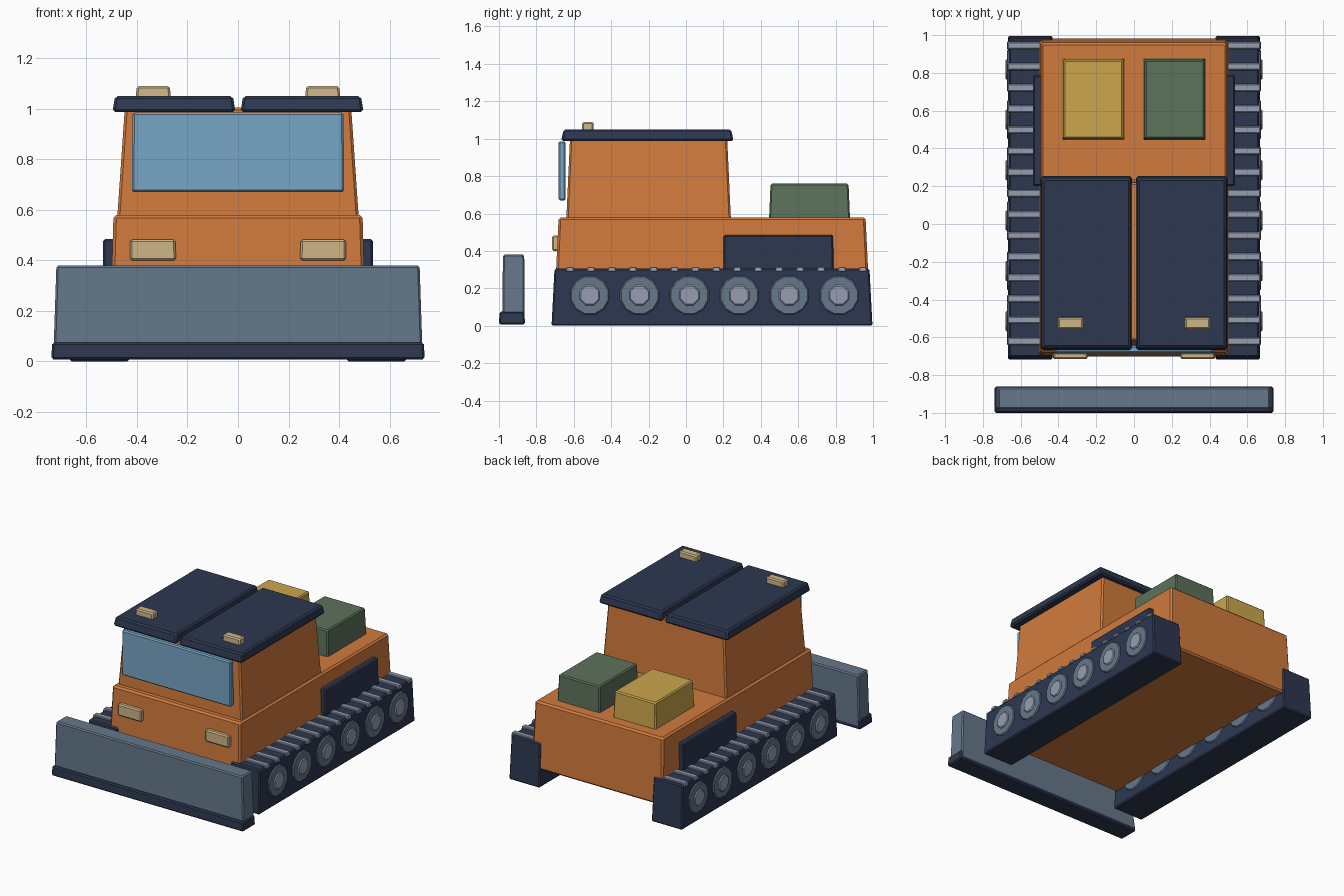
import bpy, bmesh, math
from mathutils import Matrix

if "Cube" in bpy.data.objects:
    bpy.data.objects.remove(bpy.data.objects["Cube"])


def srgb(r, g, b):
    lin = [((c / 255 + 0.055) / 1.055) ** 2.4 for c in (r, g, b)]
    return (*lin, 1.0)


MATS = {}
for name, rgb in {
    "orange paint": (209, 123, 61), "dark navy": (45, 55, 80), "slate steel": (101, 120, 138),
    "light steel": (150, 158, 177), "window blue": (120, 166, 198), "lamp tan": (206, 182, 137),
    "crate gold": (203, 166, 77), "crate green": (92, 114, 92),
}.items():
    MATS[name] = bpy.data.materials.new(name)
    MATS[name].diffuse_color = srgb(*rgb)


def finish(bm, name, mat, bevel):
    bmesh.ops.recalc_face_normals(bm, faces=bm.faces)
    mesh = bpy.data.meshes.new(name)
    bm.to_mesh(mesh)
    bm.free()
    mesh.materials.append(MATS[mat])
    ob = bpy.data.objects.new(name, mesh)
    bpy.context.collection.objects.link(ob)
    if bevel:
        mod = ob.modifiers.new("edge", "BEVEL")
        mod.width, mod.segments = bevel, 1
        mod.limit_method, mod.angle_limit = "ANGLE", math.radians(50)
    return ob


def block(name, mat, x, y, z, tx=0.0, ty=0.0, bevel=0.008):
    """Box between ranges; the top is drawn in by tx and ty on each side."""
    bm = bmesh.new()
    bmesh.ops.create_cube(bm, size=1)
    for v in bm.verts:
        sx, sy, top = v.co.x * 2, v.co.y * 2, v.co.z > 0
        v.co.x = (x[1] if sx > 0 else x[0]) - (sx * tx if top else 0)
        v.co.y = (y[1] if sy > 0 else y[0]) - (sy * ty if top else 0)
        v.co.z = z[1] if top else z[0]
    return finish(bm, name, mat, bevel)


def disc(name, mat, x, y, z, radius, sides):
    """Prism lying along the x axis."""
    bm = bmesh.new()
    bmesh.ops.create_cone(bm, cap_ends=True, segments=sides, radius1=radius, radius2=radius,
                          depth=abs(x[1] - x[0]))
    place = Matrix.Translation(((x[0] + x[1]) / 2, y, z)) @ Matrix.Rotation(math.pi / 2, 4, "Y")
    place = place @ Matrix.Rotation(math.pi / sides, 4, "Z")
    bmesh.ops.transform(bm, matrix=place, verts=bm.verts)
    return finish(bm, name, mat, 0.006)


def sided(s, a, b):
    return tuple(sorted((s * a, s * b)))


# Body and cab
block("hull", "orange paint", (-0.507, 0.507), (-0.703, 0.982), (0.12, 0.58), 0.014, 0.022, 0.012)
block("cab", "orange paint", (-0.478, 0.478), (-0.64, 0.24), (0.57, 1.005), 0.03, 0.02, 0.01)
block("windscreen", "window blue", (-0.42, 0.42), (-0.682, -0.643), (0.67, 0.985), 0.002, 0)

# Push blade with cutting edge
block("blade", "slate steel", (-0.731, 0.731), (-0.982, -0.862), (0.02, 0.38), 0.012, 0.003)
block("blade_edge", "dark navy", (-0.739, 0.739), (-1.0, -0.861), (0.008, 0.075), 0.003, 0.003)

# Cargo crates on the rear deck
block("green_crate", "crate green", (0.05, 0.38), (0.444, 0.877), (0.57, 0.76), 0.007, 0.008)
block("gold_crate", "crate gold", (-0.38, -0.05), (0.444, 0.877), (0.57, 0.76), 0.007, 0.008)

for s, side in ((-1, "left"), (1, "right")):
    # Roof panels and lamps
    block(f"{side}_roof_panel", "dark navy", sided(s, 0.01, 0.497), (-0.668, 0.255),
          (0.988, 1.05), 0.01, 0.014, 0.01)
    block(f"{side}_roof_lamp", "lamp tan", sided(s, 0.267, 0.404), (-0.557, -0.493), (1.04, 1.09), 0.002, 0.002)
    block(f"{side}_headlight", "lamp tan", sided(s, 0.246, 0.428), (-0.716, -0.68), (0.4, 0.482), 0.001, 0)

    # Side guard plate
    block(f"{side}_guard", "dark navy", sided(s, 0.485, 0.535), (0.2, 0.788), (0.24, 0.485), 0.001, 0.001)

    # Track block
    block(f"{side}_track", "dark navy", sided(s, 0.43, 0.667), (-0.719, 0.997), (0, 0.305), 0.006, 0.016)

    # Tread bars along the top of the track
    for i in range(15):
        y = -0.62 + i * 0.1118
        block(f"{side}_tread_{i + 1}", "light steel", sided(s, 0.445, 0.672),
              (y - 0.022, y + 0.022), (0.29, 0.315), 0.004, 0.004, 0.004)

    # Road wheels with hubs
    for i in range(6):
        y = -0.515 + i * 0.2667
        disc(f"{side}_wheel_{i + 1}", "slate steel", sided(s, 0.425, 0.673), y, 0.163, 0.107, 12)
        disc(f"{side}_hub_{i + 1}", "light steel", sided(s, 0.6, 0.681), y, 0.163, 0.058, 8)

for m in bpy.data.materials:
    if m.users and not m.is_grease_pencil:
        m.use_nodes = True
        m.node_tree.nodes["Principled BSDF"].inputs["Base Color"].default_value = m.diffuse_color
